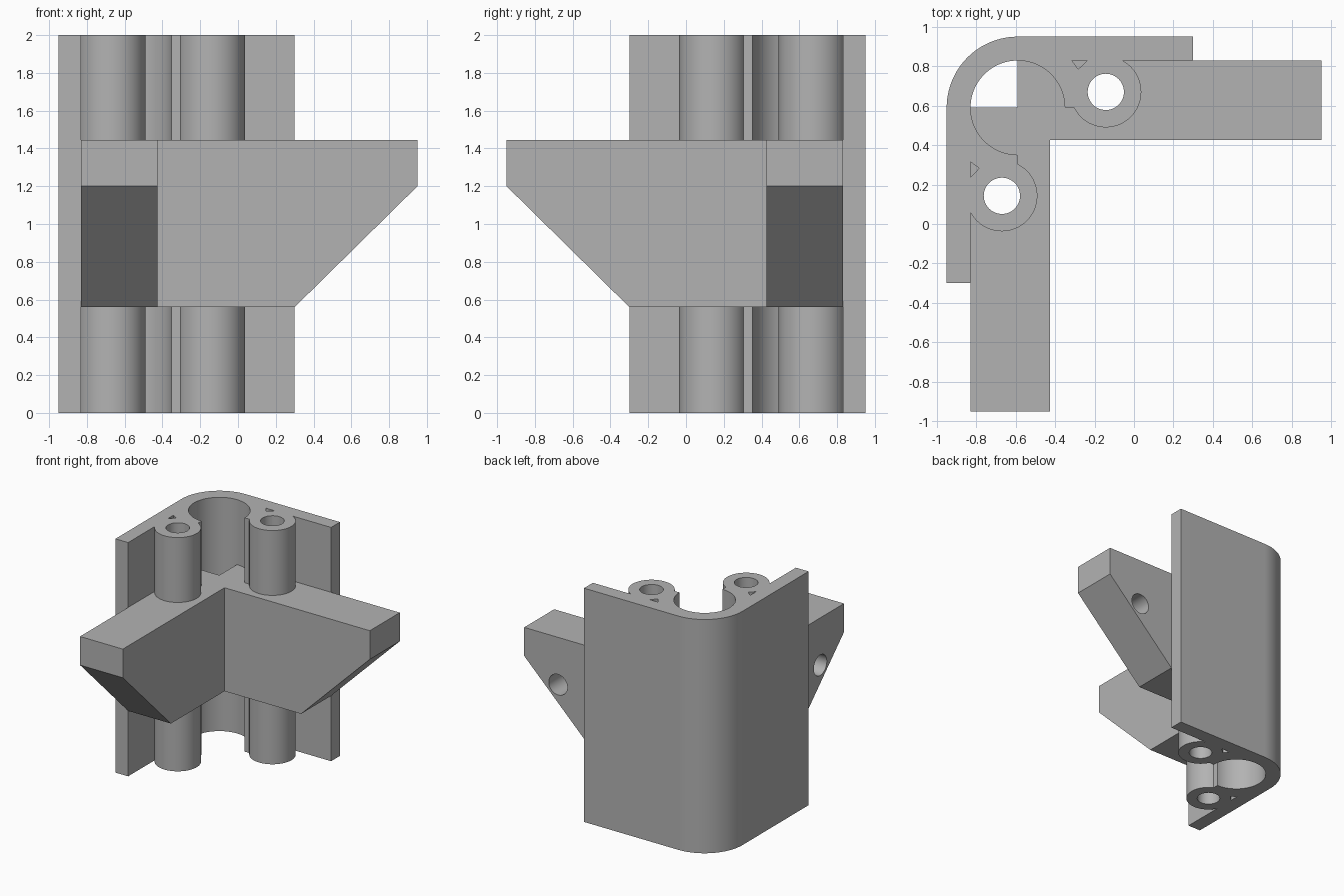
import bpy, bmesh, math
from mathutils import Matrix, Vector

cube = bpy.data.objects.get("Cube")
if cube:
    bpy.data.objects.remove(cube, do_unlink=True)

grey = bpy.data.materials.new("grey plastic")
grey.use_nodes = True
colour = (0.45, 0.45, 0.45, 1)
grey.diffuse_color = colour
grey.node_tree.nodes["Principled BSDF"].inputs["Base Color"].default_value = colour

# The two wings mirror each other across the diagonal of the corner
DIAGONAL = Matrix(((0, -1, 0, 0), (-1, 0, 0, 0), (0, 0, 1, 0), (0, 0, 0, 1)))


def arc(cx, cy, r, start=0, end=360, steps=64):
    count = steps if end - start == 360 else steps + 1
    angles = [math.radians(start + (end - start) * i / steps) for i in range(count)]
    return [(cx + r * math.cos(a), cy + r * math.sin(a)) for a in angles]


def prism(name, points, low, high, along="z", flip=False):
    """Extrude a closed profile; profiles along y are given as (x, z)."""
    bm = bmesh.new()
    place = (lambda a, b: (a, b, low)) if along == "z" else (lambda a, b: (a, low, b))
    face = bm.faces.new([bm.verts.new(place(a, b)) for a, b in points])
    shift = Vector((0, 0, high - low)) if along == "z" else Vector((0, high - low, 0))
    new = bmesh.ops.extrude_face_region(bm, geom=[face])["geom"]
    bmesh.ops.translate(bm, vec=shift, verts=[v for v in new if isinstance(v, bmesh.types.BMVert)])
    if flip:
        bmesh.ops.transform(bm, matrix=DIAGONAL, verts=bm.verts)
    bmesh.ops.recalc_face_normals(bm, faces=bm.faces)
    mesh = bpy.data.meshes.new(name)
    bm.to_mesh(mesh)
    bm.free()
    mesh.materials.append(grey)
    obj = bpy.data.objects.new(name, mesh)
    bpy.context.collection.objects.link(obj)
    return obj


def combine(target, other, operation):
    mod = target.modifiers.new(operation.lower(), "BOOLEAN")
    mod.operation = operation
    mod.solver = "EXACT"
    mod.object = other
    bpy.context.view_layer.objects.active = target
    bpy.ops.object.modifier_apply(modifier=mod.name)
    bpy.data.objects.remove(other, do_unlink=True)


def both_wings(target, operation, *args, **kwargs):
    for flip in (False, True):
        combine(target, prism(*args, flip=flip, **kwargs), operation)


# Corner wall with rounded outside and the webs that carry the posts
wall = [(0.3, 0.95)] + arc(-0.59, 0.59, 0.36, 90, 180, 32) + [
    (-0.95, -0.3), (-0.83, -0.3), (-0.83, 0.2), (-0.59, 0.2),
    (-0.59, 0.59), (-0.2, 0.59), (-0.2, 0.83), (0.3, 0.83)]
body = prism("corner_bracket", wall, 0, 2)

# Round posts, one on each wing
POST = (-0.143, 0.67)
both_wings(body, "UNION", "post", arc(*POST, 0.18), 0, 2)

# Large corner bore and small triangular slots
combine(body, prism("corner_bore", arc(-0.59, 0.59, 0.239, steps=96), -0.1, 2.1), "DIFFERENCE")
both_wings(body, "DIFFERENCE", "slot",
           [(-0.315, 0.83), (-0.235, 0.83), (-0.283, 0.785)], -0.1, 2.1)

# Tapered support arms, joined to each other and then to the wall
arm = [(-0.59, 0.56), (0.3, 0.56), (0.95, 1.2), (0.95, 1.445), (-0.59, 1.445)]
arms = prism("support_arms", arm, 0.425, 0.83, along="y")
combine(arms, prism("second_arm", arm, 0.425, 0.83, along="y", flip=True), "UNION")
combine(body, arms, "UNION")

# Screw holes through the posts, and blind holes in the backs of the arms
both_wings(body, "DIFFERENCE", "post_hole", arc(*POST, 0.092, steps=48), -0.1, 2.1)
both_wings(body, "DIFFERENCE", "arm_hole", arc(0.63, 1.04, 0.088, steps=48), 0.53, 0.9, along="y")

# Smooth the round walls and keep the corners crisp
bpy.ops.object.select_all(action="DESELECT")
body.select_set(True)
bpy.context.view_layer.objects.active = body
bpy.ops.object.shade_smooth_by_angle(angle=math.radians(30))
